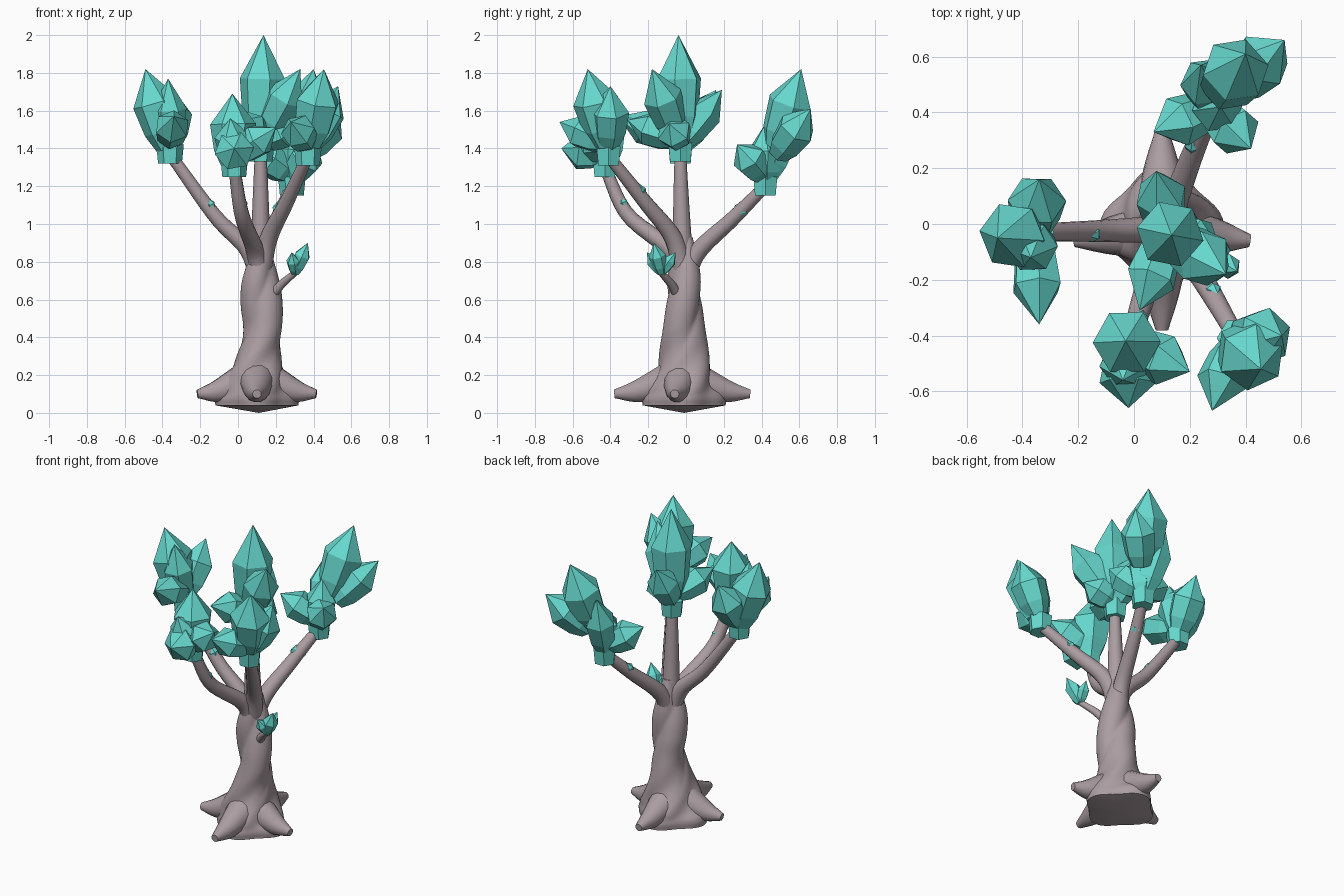
import bpy, bmesh, math, random
from mathutils import Vector

if "Cube" in bpy.data.objects:
    bpy.data.objects.remove(bpy.data.objects["Cube"])

random.seed(4)
UP = Vector((0, 0, 1))

def material(name, col):
    m = bpy.data.materials.new(name)
    m.diffuse_color = (*col, 1)
    m.use_nodes = True
    m.node_tree.nodes["Principled BSDF"].inputs["Base Color"].default_value = m.diffuse_color
    return m

BARK = material("mauve grey bark", (0.41, 0.34, 0.36))
TEAL = material("teal crystal", (0.135, 0.69, 0.62))

def finish(bm, name, mat, smooth):
    bmesh.ops.recalc_face_normals(bm, faces=bm.faces)
    for f in bm.faces:
        f.smooth = smooth
    me = bpy.data.meshes.new(name)
    bm.to_mesh(me)
    bm.free()
    me.materials.append(mat)
    ob = bpy.data.objects.new(name, me)
    bpy.context.collection.objects.link(ob)
    if smooth:
        bpy.context.view_layer.objects.active = ob
        ob.select_set(True)
        bpy.ops.object.shade_smooth_by_angle(angle=math.radians(50))
        ob.select_set(False)

def loft(bm, rings, start, end):
    """Skin rings of points and close both ends to the points start and end."""
    rows = [[bm.verts.new(p) for p in r] for r in rings]
    n = len(rows[0])
    for a, b in zip(rows, rows[1:]):
        for i in range(n):
            j = (i + 1) % n
            bm.faces.new((a[i], a[j], b[j], b[i]))
    for row, tip in ((rows[0], start), (rows[-1], end)):
        v = bm.verts.new(tip)
        for i in range(n):
            bm.faces.new((row[i], row[(i + 1) % n], v))

def ring(c, axis, r, n, phase=0.0):
    q = axis.to_track_quat('Z', 'Y')
    return [c + q @ Vector((r * math.cos(phase + i * math.tau / n),
                            r * math.sin(phase + i * math.tau / n), 0)) for i in range(n)]

def spline(pts, t):
    """Catmull-Rom interpolation through pts, t from 0 to len-1."""
    i = min(int(t), len(pts) - 2)
    u = t - i
    p1, p2 = pts[i], pts[i + 1]
    p0 = pts[i - 1] if i else p1 * 2 - p2
    p3 = pts[i + 2] if i + 2 < len(pts) else p2 * 2 - p1
    return 0.5 * (2 * p1 + (p2 - p0) * u + (2 * p0 - 5 * p1 + 4 * p2 - p3) * u * u
                  + (3 * p1 - p0 - 3 * p2 + p3) * u ** 3)

def tube(name, pts, r0, r1):
    steps = 16
    path = [spline(pts, (len(pts) - 1) * k / steps) for k in range(steps + 1)]
    rings = []
    for k, p in enumerate(path):
        axis = path[min(k + 1, steps)] - path[max(k - 1, 0)]
        rings.append(ring(p, axis, r0 + (r1 - r0) * k / steps, 14))
    bm = bmesh.new()
    loft(bm, rings, path[0], path[-1])
    finish(bm, name, BARK, True)
    return path

def crystal(bm, base, tip, r):
    """Six-sided gem: narrow foot, wide shoulder, pointed tip."""
    d = tip - base
    ph = random.random()
    loft(bm, [ring(base + d * t, d, r * s, 6, ph) for t, s in ((0, .55), (.22, .85), (.58, 1))],
         base, tip)

# Trunk: flared base with four lobes, twisting into a two-strand column
prof = [Vector(p) for p in (  # centre x, radius, z
    (.10, .20, .04), (.10, .20, .09), (.10, .155, .19), (.112, .122, .31),
    (.13, .103, .45), (.125, .10, .58), (.12, .087, .72), (.125, .04, .93))]
rings = []
for k in range(49):
    x, r, z = spline(prof, (len(prof) - 1) * k / 48)
    up = min(1, max(0, (z - .12) / .33))
    tw = 6 * max(0, z - .1)
    row = []
    for i in range(48):
        a = i * math.tau / 48
        lobes = .1 * (1 - up) * math.cos(4 * (a - tw)) + up * (.32 * abs(math.cos(a - tw)) - .2)
        row.append(Vector((x, -.01, z)) + Vector((math.cos(a), math.sin(a), 0)) * r * (1 + lobes))
    rings.append(row)
bm = bmesh.new()
loft(bm, rings, (.11, -.01, 0), (.125, -.01, .94))
finish(bm, "trunk", BARK, True)

# Root stubs, one to each side
for i in range(4):
    a = i * math.pi / 2
    c = Vector((.10, -.02, .20))
    e = c + Vector((.315 * math.cos(a), .36 * math.sin(a) - .04 * abs(math.cos(a)), -.10))
    mid = c.lerp(e, .6)
    mid.z = .12
    tube(f"root_{i + 1}", (c, mid, e), .11, .023)

def limb(side, z0, mids, foot, tips, drift=0.05):
    """Branch out of the trunk, its crystal cluster (main gem first) and small shards."""
    foot = Vector(foot)
    path = tube(side + "_branch", [Vector((.12, -.015, z0)), *map(Vector, mids), foot + UP * .05],
                .056, .031)
    bm = bmesh.new()
    loft(bm, [ring(foot + UP * h, UP, r, 6) for h, r in ((0, .063), (.1, .073))],
         foot, foot + UP * .12)
    for k, tip in enumerate(map(Vector, tips)):
        d = tip - foot
        lean = Vector((d.x, d.y, 0)).length / d.length
        # leaning gems start higher up the cluster
        base = foot + UP * (.03 + .1 * lean) + d * (drift if k < 2 else .05)
        crystal(bm, base, tip, (.122, .105)[k] if k < 2 else .093)
    finish(bm, side + "_crystals", TEAL, False)
    if side != "centre":
        bm = bmesh.new()
        for k, turn in ((12, -1), (11, 1)):
            out = (path[k + 1] - path[k]).normalized()
            tip = path[k] + out * .05 + UP.cross(out) * .03 * turn + UP * .045 * turn
            crystal(bm, path[k], tip, .03)
        finish(bm, side + "_shards", TEAL, False)

limb("left", .70, [(.05, -.02, .87), (-.12, -.025, 1.04)], (-.36, -.03, 1.32),
     [(-.49, -.05, 1.82), (-.34, .16, 1.71), (-.34, -.36, 1.57), (-.37, -.12, 1.77)])
limb("centre", .78, [(.12, -.025, 1.1)], (.12, -.03, 1.33),
     [(.135, -.04, 2.0), (.33, -.18, 1.82), (.02, -.31, 1.55), (.08, .19, 1.71), (.31, -.09, 1.53)], .13)
limb("front", .70, [(.09, -.08, .86), (.02, -.31, 1.05)], (-.02, -.43, 1.25),
     [(-.03, -.42, 1.69), (-.02, -.66, 1.40), (.20, -.53, 1.51), (-.04, -.56, 1.56)])
limb("front_right", .74, [(.165, -.07, .93), (.26, -.22, 1.12)], (.37, -.41, 1.31),
     [(.455, -.52, 1.82), (.53, -.40, 1.73), (.28, -.67, 1.54)], .1)
limb("back", .68, [(.14, .06, .85), (.21, .25, 1.03)], (.285, .42, 1.15),
     [(.40, .61, 1.82), (.54, .66, 1.61), (.24, .57, 1.62), (.07, .33, 1.40),
      (.42, .27, 1.42), (.31, .42, 1.53)], .28)

# Twig low on the trunk with a tuft of small crystals
end = Vector((.30, -.13, .74))
tube("twig", (Vector((.14, -.02, .57)), Vector((.22, -.07, .67)), end), .03, .017)
bm = bmesh.new()
crystal(bm, end, end + Vector((.07, -.04, .16)), .045)
for a in (1.2, 4.4):
    crystal(bm, end, end + Vector((.05 * math.cos(a), .08 * math.sin(a), .11)), .036)
finish(bm, "twig_crystals", TEAL, False)
